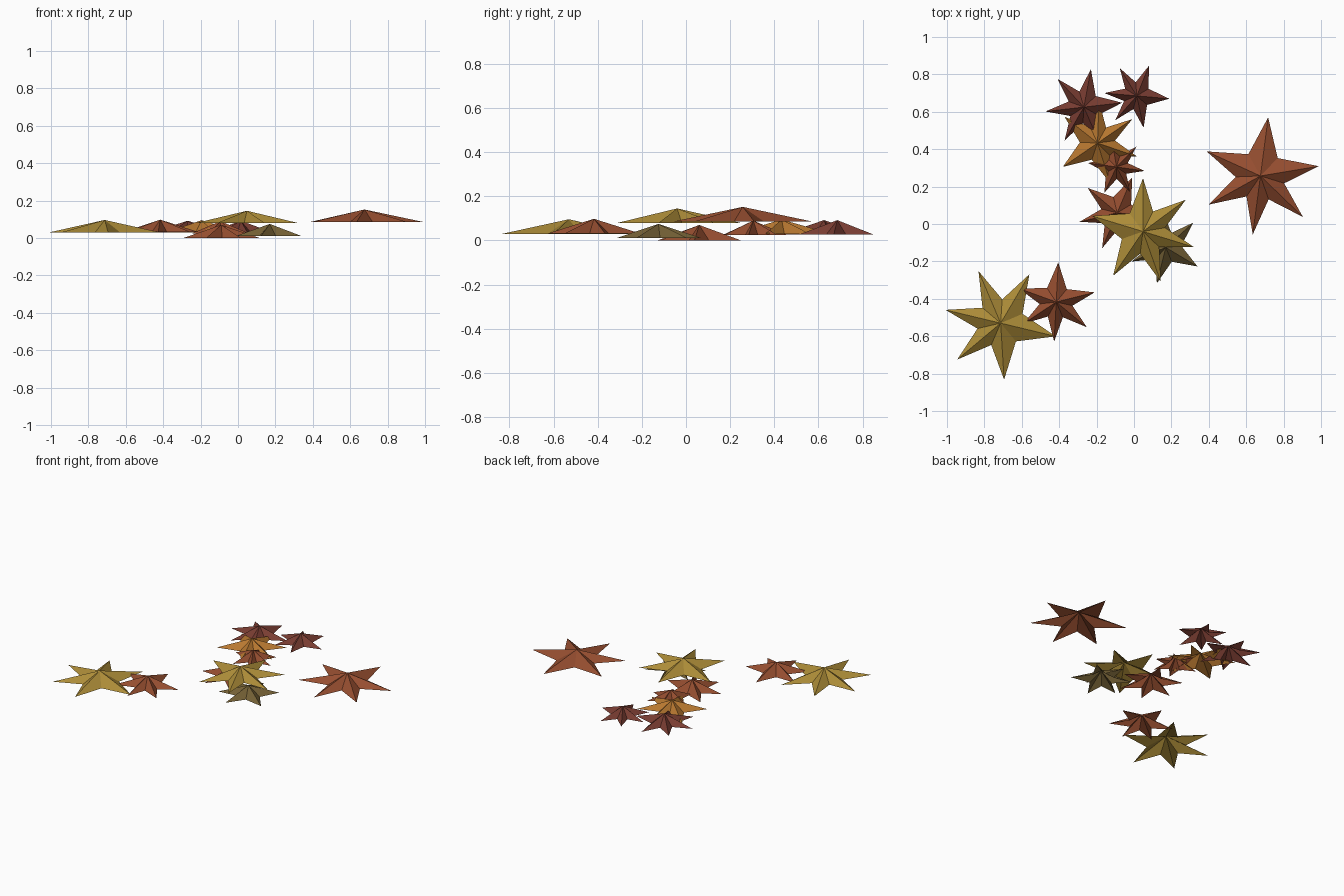
import bpy, math

if "Cube" in bpy.data.objects:
    bpy.data.objects.remove(bpy.data.objects["Cube"])


def material(name, r, g, b):
    """Flat colour given as 0-255 display values, stored as linear."""
    def lin(c):
        c /= 255
        return c / 12.92 if c <= 0.04045 else ((c + 0.055) / 1.055) ** 2.4
    m = bpy.data.materials.new(name)
    m.diffuse_color = (lin(r), lin(g), lin(b), 1)
    m.use_nodes = True
    m.node_tree.nodes["Principled BSDF"].inputs["Base Color"].default_value = m.diffuse_color
    return m


mustard = material("mustard", 172, 140, 56)
rust = material("rust", 150, 78, 48)
maroon = material("maroon", 122, 61, 50)
orange = material("orange", 184, 120, 48)
olive = material("dark_olive", 118, 98, 54)

# Six-pointed leaf: one tip stands apart with wider gaps on both sides
TIPS = [0, 73, 126.5, 180, 233.5, 287]
NOTCH = 0.42


def leaf(name, mat, x, y, base, top, radius, turn):
    """Open, faceted star shell rising to a single peak."""
    ring = []
    for i, a in enumerate(TIPS):
        nxt = TIPS[i + 1] if i < 5 else 360
        ring += [(a, radius), ((a + nxt) / 2, radius * NOTCH)]
    verts = [(r * math.cos(math.radians(a + turn)),
              r * math.sin(math.radians(a + turn)), 0) for a, r in ring]
    n = len(verts)
    verts.append((0, 0, top - base))
    faces = [(i, (i + 1) % n, n) for i in range(n)]
    mesh = bpy.data.meshes.new(name)
    mesh.from_pydata(verts, [], faces)
    mesh.materials.append(mat)
    ob = bpy.data.objects.new(name, mesh)
    ob.location = (x, y, base)
    bpy.context.collection.objects.link(ob)


# Scattered leaves: x, y, base height, peak height, radius, turn
leaf("large_rust_leaf", rust, 0.676, 0.257, 0.086, 0.152, 0.316, 82.5)
leaf("front_mustard_leaf", mustard, -0.713, -0.53, 0.03, 0.096, 0.303, -13.5)
leaf("front_rust_leaf", rust, -0.416, -0.417, 0.031, 0.098, 0.212, 87)
leaf("back_maroon_leaf", maroon, -0.268, 0.625, 0.028, 0.092, 0.206, 6.5)
leaf("far_maroon_leaf", maroon, 0.015, 0.685, 0.028, 0.092, 0.174, -5)
leaf("orange_leaf", orange, -0.195, 0.433, 0.03, 0.095, 0.225, 214.5)
leaf("small_rust_leaf", rust, -0.094, 0.305, 0.025, 0.09, 0.152, 172)
leaf("low_rust_leaf", rust, -0.09, 0.06, 0.0, 0.07, 0.206, 67)
leaf("dark_olive_leaf", olive, 0.17, -0.125, 0.01, 0.075, 0.198, -31)
leaf("centre_mustard_leaf", mustard, 0.048, -0.04, 0.08, 0.145, 0.285, 163)
